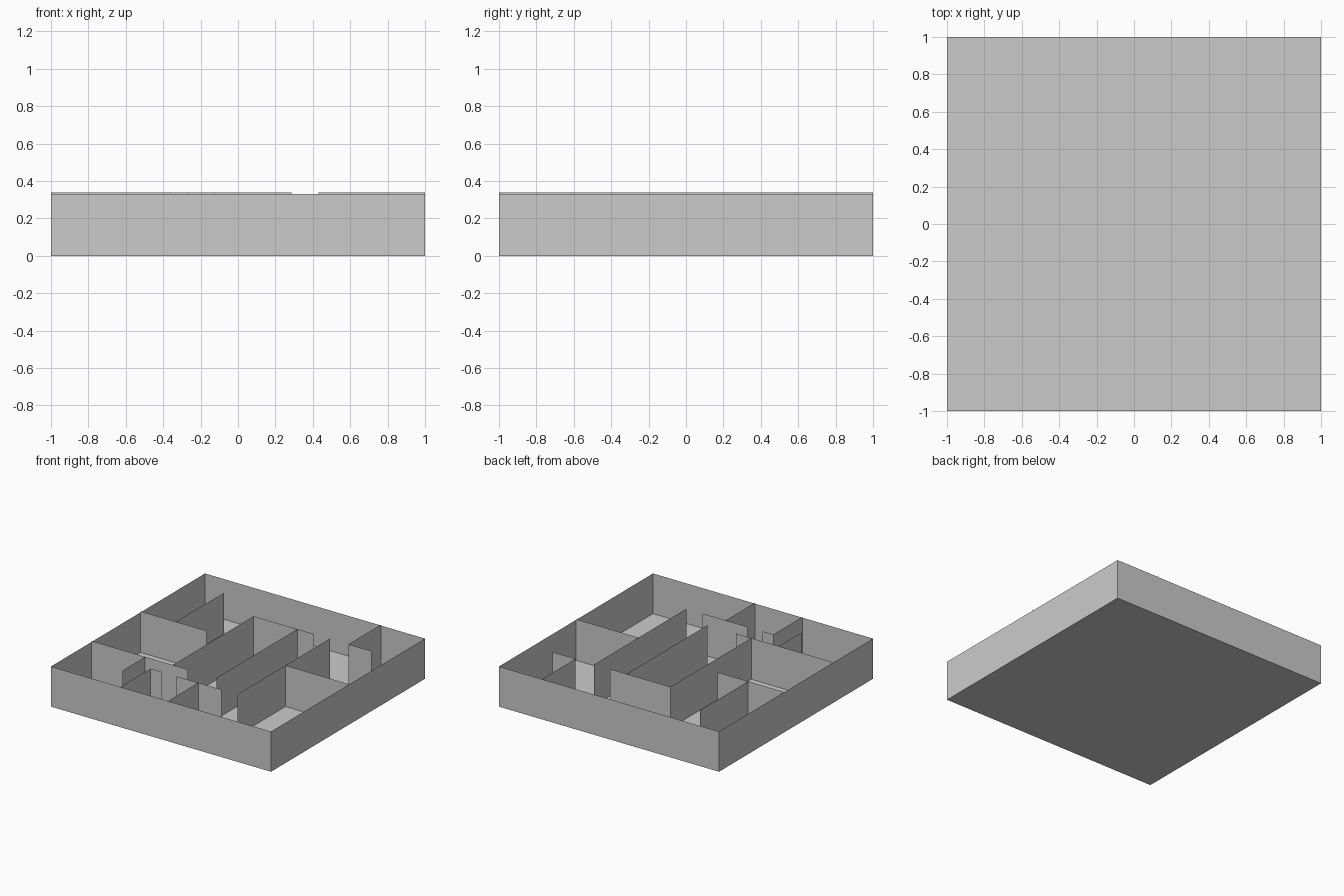
import bpy

if "Cube" in bpy.data.objects:
    bpy.data.objects.remove(bpy.data.objects["Cube"])

OUTER_H = 0.33   # outer wall height
INNER_H = 0.338  # partitions stand slightly taller


def add_mesh(name, verts, faces):
    mesh = bpy.data.meshes.new(name)
    mesh.from_pydata(verts, [], faces)
    obj = bpy.data.objects.new(name, mesh)
    bpy.context.collection.objects.link(obj)
    return obj


def wall_run(name, points, height):
    """Thin upright wall sheet following a plan polyline."""
    n = len(points)
    verts = [(x, y, 0) for x, y in points] + [(x, y, height) for x, y in points]
    faces = [(i, i + 1, n + i + 1, n + i) for i in range(n - 1)]
    return add_mesh(name, verts, faces)


# Floor slab
corners = [(-1, -1), (1, -1), (1, 1), (-1, 1)]
add_mesh("floor", [(x, y, 0) for x, y in corners], [(3, 2, 1, 0)])

# Four outer walls
for side, a, b in zip(("front", "right", "back", "left"), corners, corners[1:] + corners[:1]):
    wall_run(f"outer_wall_{side}", [a, b], OUTER_H)

# Interior partitions, as plan polylines
partitions = {
    "left_room_wall": [(-1, 0.165), (-0.40, 0.165)],
    "left_room_divider": [(-0.68, 0.165), (-0.68, 0.79)],
    "core_wall": [(-0.262, -0.473), (-0.262, 0.577), (0.285, 0.577)],
    "core_divider": [(0.135, 0.577), (0.135, -0.473)],
    "right_corridor_wall": [(0.43, -0.62), (0.43, 0.58)],
    "right_room_divider": [(0.43, 0.003), (1, 0.003)],
    "back_closet_wall": [(0.60, 1), (0.60, 0.577), (0.81, 0.577)],
    "front_left_wall": [(-1, -0.473), (-0.125, -0.473)],
    "front_left_stub": [(-0.512, -0.473), (-0.512, -0.765)],
    "front_closet_wall": [(-0.36, -1), (-0.36, -0.62), (-0.262, -0.62)],
    "front_room_wall": [(-0.125, -0.62), (0.285, -0.62)],
    "front_room_divider": [(0.073, -0.62), (0.073, -1)],
}
for name, path in partitions.items():
    wall_run(name, path, INNER_H)
